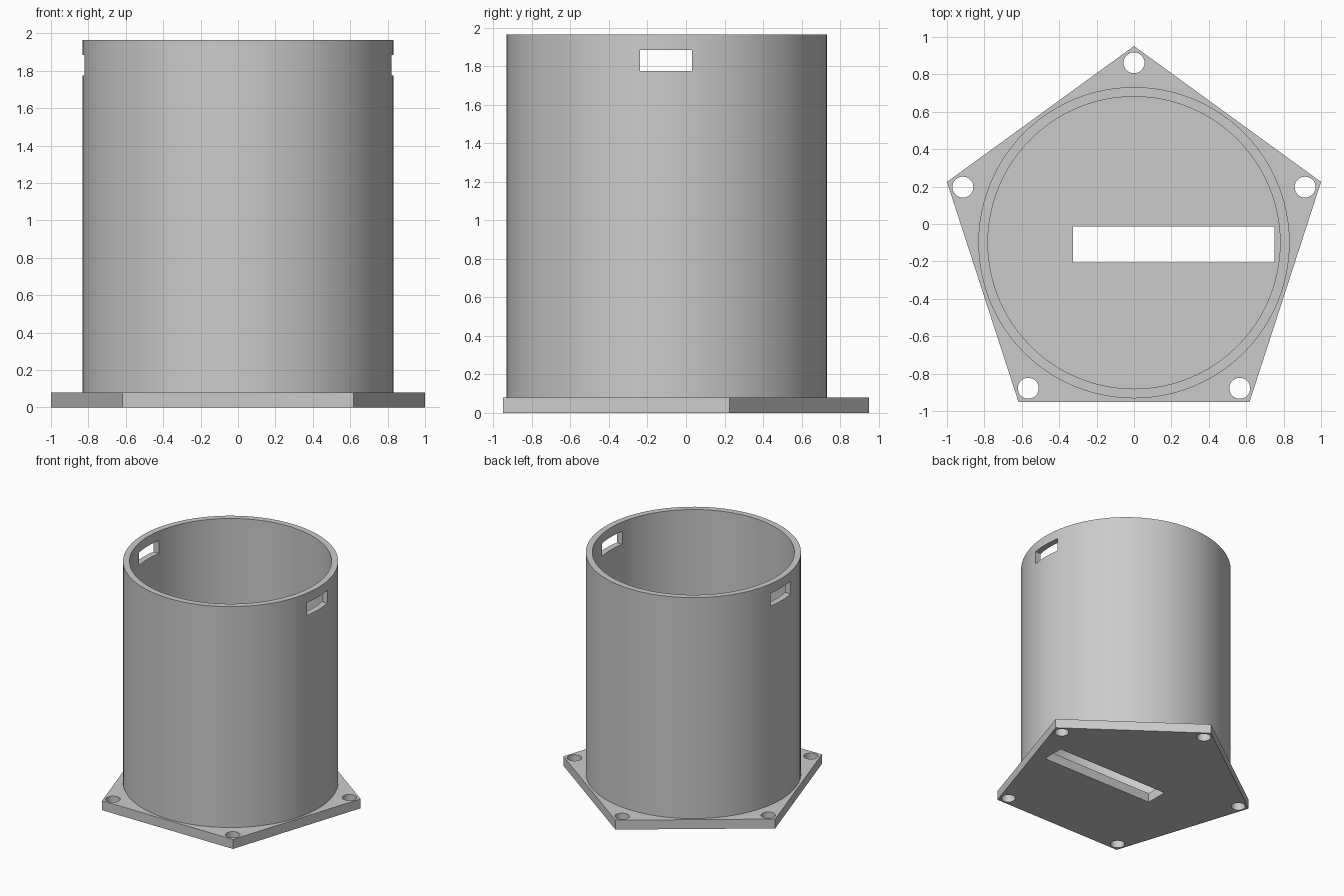
import bpy
import math

cube = bpy.data.objects.get("Cube")
if cube:
    bpy.data.objects.remove(cube, do_unlink=True)

CENTRE_Y = -0.10
PLATE_TOP = 0.08
TUBE_TOP = 1.965
CORNER_RADIUS = 1 / math.sin(math.radians(72))

grey = bpy.data.materials.new("plain_grey")
grey.use_nodes = True
grey.diffuse_color = (0.6, 0.6, 0.6, 1)
grey.node_tree.nodes["Principled BSDF"].inputs["Base Color"].default_value = (0.6, 0.6, 0.6, 1)


def prism(name, sides, radius, z0, z1, x=0, y=CENTRE_Y):
    """Upright prism; its first corner points to +y."""
    bpy.ops.mesh.primitive_cylinder_add(vertices=sides, radius=radius, depth=z1 - z0,
                                        location=(x, y, (z0 + z1) / 2))
    ob = bpy.context.object
    ob.name = name
    ob.data.materials.append(grey)
    return ob


def box(name, low, high):
    bpy.ops.mesh.primitive_cube_add(size=1, location=[(a + b) / 2 for a, b in zip(low, high)])
    ob = bpy.context.object
    ob.name = name
    ob.scale = [b - a for a, b in zip(low, high)]
    ob.data.materials.append(grey)
    return ob


def cut(target, cutter):
    """Subtract the cutter from the target and discard it."""
    cutter.hide_render = True
    mod = target.modifiers.new("cut", 'BOOLEAN')
    mod.operation = 'DIFFERENCE'
    mod.solver = 'EXACT'
    mod.object = cutter
    bpy.context.view_layer.objects.active = target
    bpy.ops.object.modifier_apply(modifier=mod.name)
    bpy.data.objects.remove(cutter, do_unlink=True)


def smooth(ob):
    bpy.ops.object.select_all(action='DESELECT')
    ob.select_set(True)
    bpy.context.view_layer.objects.active = ob
    bpy.ops.object.shade_smooth_by_angle(angle=math.radians(30))


# Five-sided base plate with a screw hole at each corner and a floor slot
base_plate = prism("base_plate", 5, CORNER_RADIUS, 0, PLATE_TOP)
for i in range(5):
    a = math.radians(90 + 72 * i)
    cut(base_plate, prism("screw_hole", 32, 0.056, -0.1, 0.2,
                          0.962 * math.cos(a), CENTRE_Y + 0.962 * math.sin(a)))
cut(base_plate, box("floor_slot", (-0.325, -0.206, -0.1), (0.75, -0.013, 0.2)))
smooth(base_plate)

# Open tube with a window on each side below the rim
tube = prism("tube_wall", 96, 0.832, PLATE_TOP, TUBE_TOP)
cut(tube, prism("tube_bore", 96, 0.781, -0.1, TUBE_TOP + 0.2))
cut(tube, box("side_windows", (-1.2, -0.238, 1.775), (1.2, 0.032, 1.885)))
smooth(tube)
